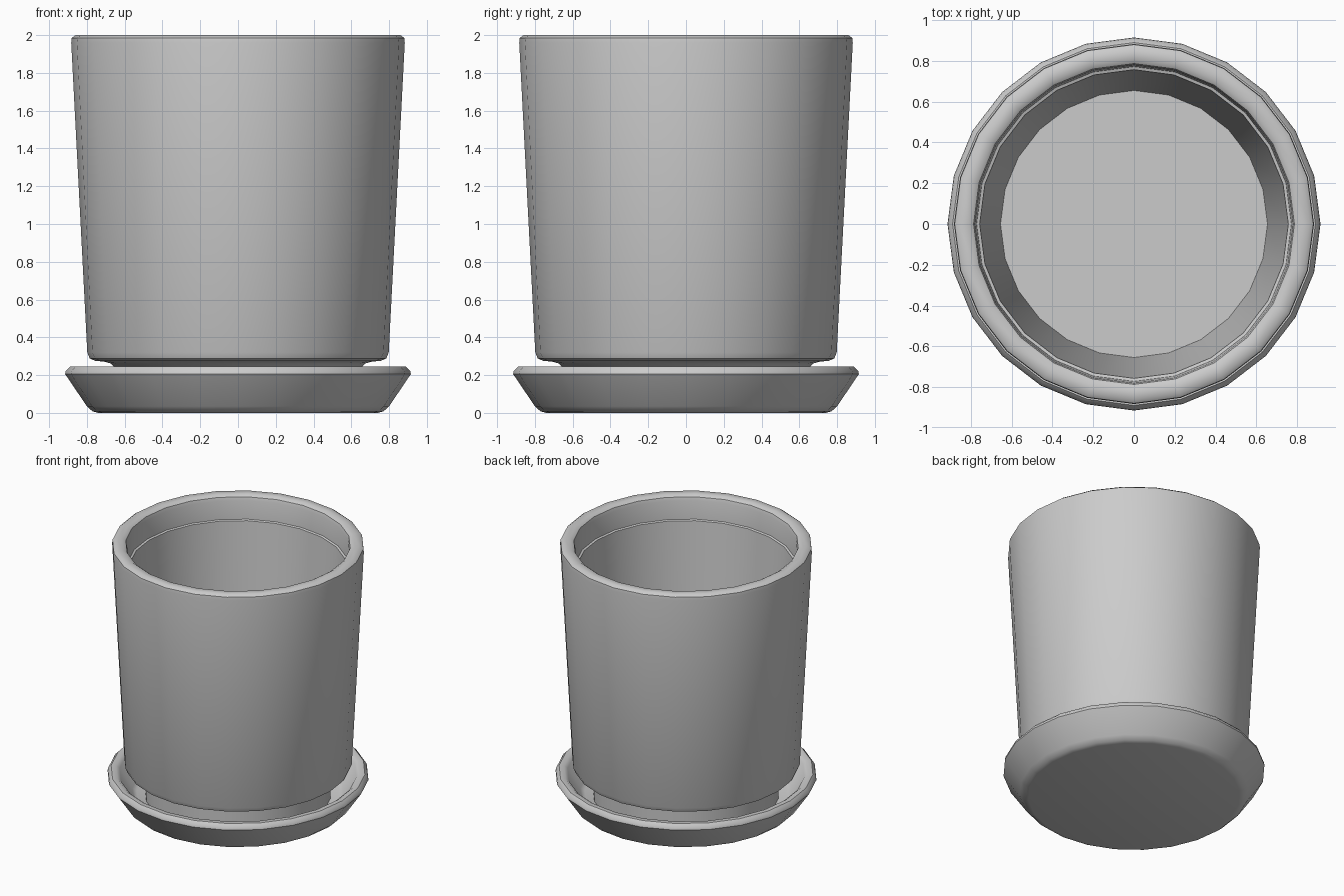
import bpy, bmesh, math

if "Cube" in bpy.data.objects:
    bpy.data.objects.remove(bpy.data.objects["Cube"])

SIDES = 24


def lathe(name, profile, angle=40):
    """Spin an (r, z) profile around z; points with r = 0 become poles."""
    bm = bmesh.new()
    rings = []
    for r, z in profile:
        if r == 0:
            rings.append([bm.verts.new((0, 0, z))] * SIDES)
        else:
            rings.append([bm.verts.new((r * math.cos(2 * math.pi * i / SIDES),
                                        r * math.sin(2 * math.pi * i / SIDES), z))
                          for i in range(SIDES)])
    for a, b in zip(rings, rings[1:]):
        for i in range(SIDES):
            j = (i + 1) % SIDES
            bm.faces.new(dict.fromkeys((a[i], a[j], b[j], b[i])))
    bmesh.ops.recalc_face_normals(bm, faces=bm.faces)
    mesh = bpy.data.meshes.new(name)
    bm.to_mesh(mesh)
    bm.free()
    obj = bpy.data.objects.new(name, mesh)
    bpy.context.collection.objects.link(obj)
    bpy.ops.object.select_all(action='DESELECT')
    obj.select_set(True)
    bpy.context.view_layer.objects.active = obj
    bpy.ops.object.shade_smooth_by_angle(angle=math.radians(angle))
    return obj


# Saucer: flared dish with a rounded rim
lathe("saucer", [
    (0, 0), (0.74, 0), (0.77, 0.008), (0.80, 0.035),
    (0.915, 0.205), (0.912, 0.222), (0.89, 0.245),
    (0.855, 0.245), (0.83, 0.225), (0.74, 0.075), (0.71, 0.055), (0, 0.055)])

# Pot: narrow foot, tapered wall, rounded rim, inner lip and deep hollow
lathe("pot", [
    (0, 0.055), (0.65, 0.055), (0.65, 0.24), (0.675, 0.262), (0.71, 0.272),
    (0.755, 0.275), (0.785, 0.288), (0.798, 0.32),
    (0.883, 1.96), (0.88, 1.985), (0.86, 2.0),
    (0.81, 2.0), (0.787, 1.985), (0.78, 1.96), (0.772, 1.82),
    (0.757, 1.815), (0.655, 0.40), (0, 0.40)])
